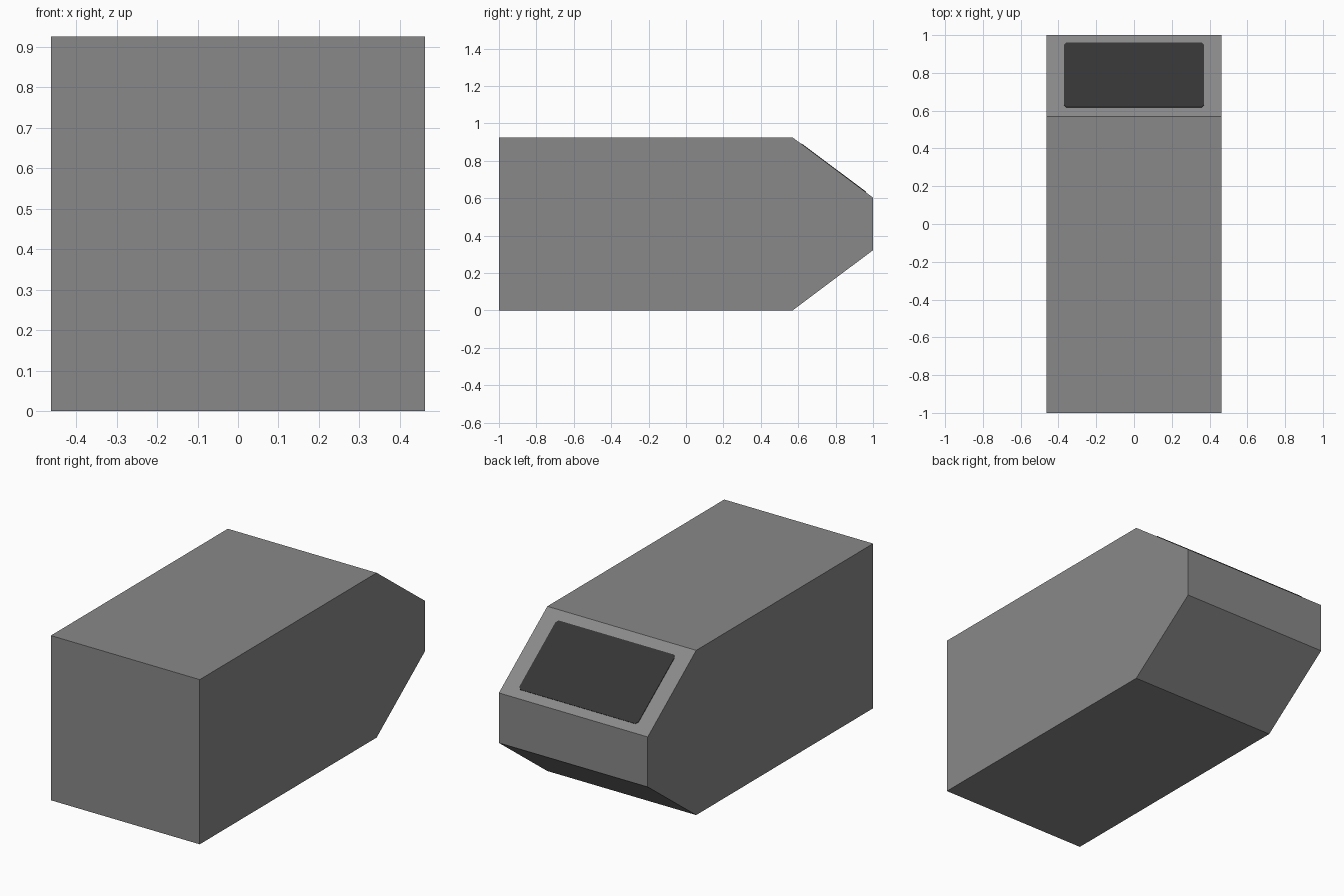
import bpy, bmesh
from mathutils import Vector

if "Cube" in bpy.data.objects:
    bpy.data.objects.remove(bpy.data.objects["Cube"])


def material(name, value):
    m = bpy.data.materials.new(name)
    m.diffuse_color = (value, value, value, 1)
    m.use_nodes = True
    m.node_tree.nodes["Principled BSDF"].inputs["Base Color"].default_value = m.diffuse_color
    return m


def prism(name, outline, offset, mat):
    """Extrude a flat outline along the offset vector."""
    bm = bmesh.new()
    face = bm.faces.new([bm.verts.new(p) for p in outline])
    ext = bmesh.ops.extrude_face_region(bm, geom=[face])["geom"]
    moved = [g for g in ext if isinstance(g, bmesh.types.BMVert)]
    bmesh.ops.translate(bm, verts=moved, vec=offset)
    bmesh.ops.recalc_face_normals(bm, faces=bm.faces[:])
    mesh = bpy.data.meshes.new(name)
    bm.to_mesh(mesh)
    bm.free()
    mesh.materials.append(mat)
    obj = bpy.data.objects.new(name, mesh)
    bpy.context.collection.objects.link(obj)
    return obj


W, H = 0.4625, 0.925
EDGE_Y, NOSE_LOW, NOSE_HIGH = 0.57, 0.322, 0.603

# Body: side profile with a tapered end, extruded across the width
profile = [(-1, 0), (EDGE_Y, 0), (1, NOSE_LOW), (1, NOSE_HIGH), (EDGE_Y, H), (-1, H)]
prism("body", [(-W, y, z) for y, z in profile], Vector((2 * W, 0, 0)),
      material("mid grey", 0.25))

# Window: thin plate with clipped corners lying on the upper slope
slope = Vector((0, 1 - EDGE_Y, NOSE_HIGH - H))
normal = Vector((0, -slope.z, slope.y)).normalized()


def on_slope(x, y):
    return Vector((x, y, H + (y - EDGE_Y) * slope.z / slope.y))


wx, y0, y1, c = 0.37, 0.617, 0.96, 0.012
corners = [(-wx + c, y0), (wx - c, y0), (wx, y0 + c), (wx, y1 - c),
           (wx - c, y1), (-wx + c, y1), (-wx, y1 - c), (-wx, y0 + c)]
prism("window", [on_slope(x, y) for x, y in corners], normal * 0.003,
      material("dark grey", 0.035))
